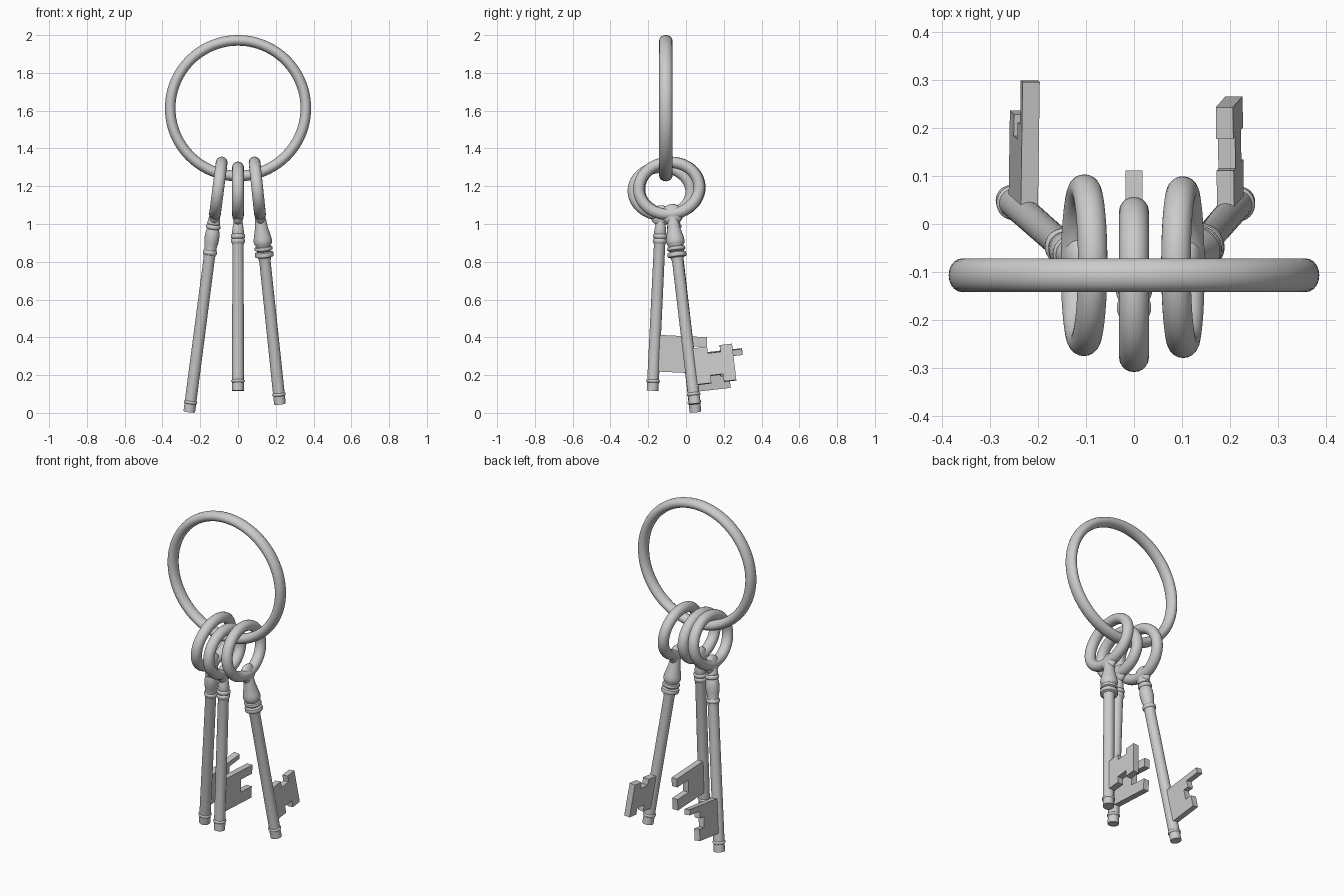
import bpy, bmesh, math
from mathutils import Matrix, Vector

if "Cube" in bpy.data.objects:
    bpy.data.objects.remove(bpy.data.objects["Cube"])


def finish(bm, name, mat, angle=40):
    bmesh.ops.recalc_face_normals(bm, faces=bm.faces)
    me = bpy.data.meshes.new(name)
    bm.to_mesh(me)
    bm.free()
    ob = bpy.data.objects.new(name, me)
    bpy.context.collection.objects.link(ob)
    ob.matrix_world = mat
    bpy.ops.object.select_all(action='DESELECT')
    ob.select_set(True)
    bpy.context.view_layer.objects.active = ob
    bpy.ops.object.shade_smooth_by_angle(angle=math.radians(angle))
    return ob


def skin(bm, rings, closed):
    """Bridge a list of vertex rings; cap the ends unless closed."""
    n, m = len(rings), len(rings[0])
    for i in range(n if closed else n - 1):
        a, b = rings[i], rings[(i + 1) % n]
        for j in range(m):
            k = (j + 1) % m
            bm.faces.new((a[j], a[k], b[k], b[j]))
    if not closed:
        bm.faces.new(rings[0])
        bm.faces.new(rings[-1])


def oval_ring(name, mat, a, b, r, depth, steps=72, sides=20):
    """Oval tube in the local YZ plane, r thick in plane, depth along X."""
    bm = bmesh.new()
    rings = []
    for i in range(steps):
        t = 2 * math.pi * i / steps
        c = Vector((0, a * math.cos(t), b * math.sin(t)))
        nrm = Vector((0, b * math.cos(t), a * math.sin(t))).normalized()
        ring = []
        for j in range(sides):
            s = 2 * math.pi * j / sides
            ring.append(bm.verts.new(c + nrm * r * math.cos(s)
                                     + Vector((depth * math.sin(s), 0, 0))))
        rings.append(ring)
    skin(bm, rings, True)
    return finish(bm, name, mat)


def lathe(name, mat, profile, sides=32):
    bm = bmesh.new()
    rings = [[bm.verts.new((r * math.cos(2 * math.pi * j / sides),
                            r * math.sin(2 * math.pi * j / sides), h))
              for j in range(sides)] for h, r in profile]
    skin(bm, rings, False)
    return finish(bm, name, mat)


def plate(name, mat, outline, thick):
    bm = bmesh.new()
    f = bm.faces.new([bm.verts.new((-thick / 2, y, z)) for y, z in outline])
    ext = bmesh.ops.extrude_face_region(bm, geom=[f])
    verts = [v for v in ext['geom'] if isinstance(v, bmesh.types.BMVert)]
    bmesh.ops.translate(bm, verts=verts, vec=(thick, 0, 0))
    return finish(bm, name, mat, 20)


def bead(z, r, half=0.012, base=0.032):
    """Rounded collar around the shaft, listed downwards."""
    return [(z + half, base), (z + half * .7, r - .002), (z + half * .3, r),
            (z - half * .3, r), (z - half * .7, r - .002), (z - half, base)]


def key(name, base, slope, top, oval, collar, bit):
    """A key whose tip is at base; slope is the lean in x and y per unit of z."""
    d = Vector((slope[0], slope[1], 1))
    scale = d.length
    d.normalize()
    v = (Vector((0, 1, 0)) - d * d.y).normalized()
    w = v.cross(d)
    mat = Matrix.Translation(base) @ Matrix((w, v, d)).transposed().to_4x4()

    # bow
    a, b, r = oval
    hb = (top - base[2]) * scale - b - r
    oval_ring(name + "_bow", mat @ Matrix.Translation((0, 0, hb)), a, b, r, .031)
    # joint between bow and shaft
    bm = bmesh.new()
    bmesh.ops.create_uvsphere(bm, u_segments=24, v_segments=14, radius=1)
    bmesh.ops.scale(bm, vec=(.029, .056, .055), verts=bm.verts)
    finish(bm, name + "_bow_joint", mat @ Matrix.Translation((0, 0, hb - b - .002)))
    # turned shaft with collars and tip
    prof = [((z - base[2]) * scale, rad) for z, rad in collar]
    prof += bead(.052, .036, .008, .031) + [(.04, .031), (0, .031)]
    lathe(name + "_shaft", mat, prof)
    # toothed bit
    plate(name + "_bit", mat, bit, .036)


# main ring
oval_ring("main_ring", Matrix.Translation((0, -.107, 1.613)) @ Matrix.Rotation(math.pi / 2, 4, 'Z'),
          .359, .359, .028, .035, steps=96)

# left key: barrel neck between two beads, hooked bit
key("left_key", (-.258, .05, .006), (.13, -.115), 1.355, (.16, .138, .03),
    [(1.06, .024), (1.03, .03), (1.0, .035)] + bead(.985, .039)
    + [(.955, .037), (.93, .039), (.90, .037), (.87, .031)] + bead(.85, .038)
    + [(.82, .030)],
    [(0, .108), (.2, .108), (.2, .175), (.155, .175), (.155, .235), (.19, .235),
     (.19, .275), (.283, .275), (.283, .307), (0, .307)])

# middle key: plain neck, bit notched on the outer edge
key("middle_key", (0, -.177, .117), (0, .048), 1.33, (.153, .127, .03),
    [(1.05, .02), (1.02, .023), (.98, .029), (.95, .033)] + bead(.935, .038)
    + bead(.91, .037) + [(.89, .030)],
    [(0, .103), (.275, .103), (.275, .17), (.17, .17), (.17, .245), (.275, .245),
     (.275, .297), (0, .297)])

# right key: vase neck with two beads, bit notched above and below
key("right_key", (.222, .047, .047), (-.105, -.12), 1.355, (.16, .138, .03),
    [(1.06, .024), (1.03, .028), (.98, .034), (.93, .046), (.91, .049), (.895, .046),
     (.883, .038)] + bead(.87, .048, .012, .038) + bead(.838, .050, .016, .034)
    + [(.80, .030)],
    [(0, .1), (.1, .1), (.1, .14), (.167, .14), (.167, .1), (.233, .1), (.233, .294),
     (.167, .294), (.167, .258), (.1, .258), (.1, .294), (0, .294)])
